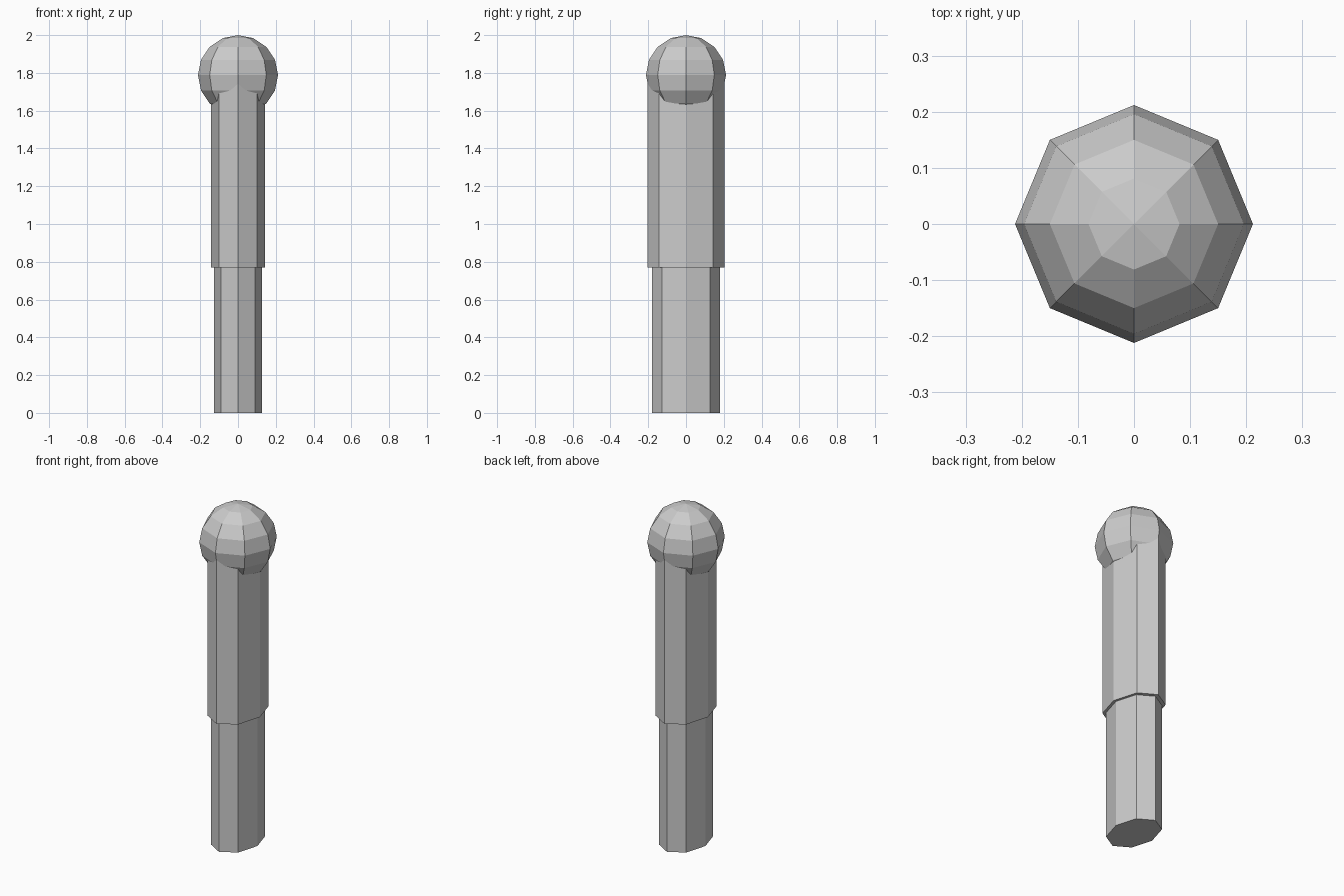
import bpy

if "Cube" in bpy.data.objects:
    bpy.data.objects.remove(bpy.data.objects["Cube"])

SIDES = 8
STEP_Z = 0.77      # where the narrow lower part meets the wider upper part
HEAD_R = 0.212
HEAD_Z = 2.0 - HEAD_R


def column(name, rx, ry, z0, z1):
    """Flattened octagonal prism between two heights."""
    bpy.ops.mesh.primitive_cylinder_add(
        vertices=SIDES, radius=1, depth=1, location=(0, 0, (z0 + z1) / 2))
    ob = bpy.context.object
    ob.name = name
    ob.scale = (rx, ry, z1 - z0)
    bpy.ops.object.transform_apply(location=False, rotation=False, scale=True)
    return ob


# Lower and upper body, both narrower from front than from side
column("lower_body", 0.127, 0.179, 0.0, STEP_Z)
column("upper_body", 0.143, 0.203, STEP_Z, HEAD_Z)

# Faceted ball head, sunk onto the upper body
bpy.ops.mesh.primitive_uv_sphere_add(
    segments=SIDES, ring_count=8, radius=HEAD_R, location=(0, 0, HEAD_Z))
bpy.context.object.name = "head"
